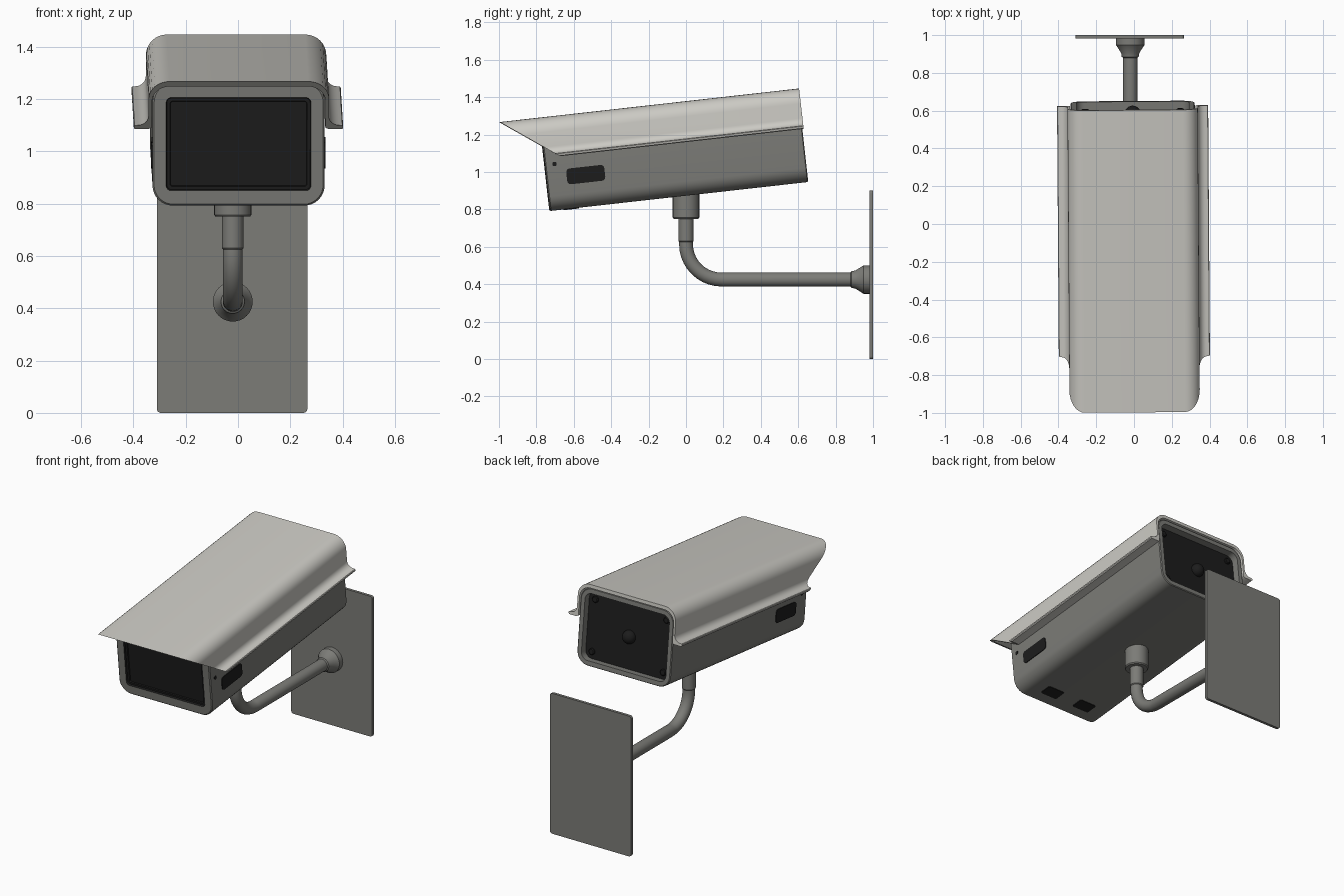
import bpy, bmesh, math
from mathutils import Matrix, Vector

if "Cube" in bpy.data.objects:
    bpy.data.objects.remove(bpy.data.objects["Cube"])

def material(name, r, g, b):
    m = bpy.data.materials.new(name)
    m.diffuse_color = (r, g, b, 1)
    m.use_nodes = True
    m.node_tree.nodes["Principled BSDF"].inputs["Base Color"].default_value = m.diffuse_color
    return m

SHELL = material("warm_light_grey", 0.60, 0.59, 0.55)
CASE = material("mid_grey", 0.20, 0.20, 0.185)
BLACK = material("black", 0.012, 0.012, 0.012)

# Tilted frame shared by everything on the camera head
HEAD = (Matrix.Translation((-0.003, 0, 0)) @ Matrix.Rotation(math.radians(0.4), 4, 'Z')
        @ Matrix.Rotation(math.radians(6.4), 4, 'X'))

def finish(name, bm, mats, matrix=None):
    bmesh.ops.recalc_face_normals(bm, faces=bm.faces[:])
    if matrix:
        bm.transform(matrix)
    me = bpy.data.meshes.new(name)
    bm.to_mesh(me)
    bm.free()
    ob = bpy.data.objects.new(name, me)
    bpy.context.collection.objects.link(ob)
    for m in mats:
        me.materials.append(m)
    bpy.ops.object.select_all(action='DESELECT')
    ob.select_set(True)
    bpy.context.view_layer.objects.active = ob
    bpy.ops.object.shade_smooth_by_angle(angle=math.radians(35))
    return ob

def loft(name, rings, mats, slots=None, matrix=None):
    """Skin equal-length rings; slots holds a material index for the start cap, spans and end cap."""
    bm = bmesh.new()
    slots = slots or [0] * (len(rings) + 1)
    vs = [[bm.verts.new(p) for p in ring] for ring in rings]
    bm.faces.new(vs[0]).material_index = slots[0]
    for k, (a, b) in enumerate(zip(vs, vs[1:])):
        for i in range(len(a)):
            j = (i + 1) % len(a)
            bm.faces.new((a[i], a[j], b[j], b[i])).material_index = slots[k + 1]
    bm.faces.new(vs[-1]).material_index = slots[-1]
    return finish(name, bm, mats, matrix)

def rounded(y, hw, z0, z1, r, n=8):
    """Rounded rectangle in the xz plane at depth y."""
    pts = []
    corners = [(hw - r, z1 - r), (-hw + r, z1 - r), (-hw + r, z0 + r), (hw - r, z0 + r)]
    for q, (cx, cz) in enumerate(corners):
        for i in range(n + 1):
            t = math.radians(90 * (q + i / n))
            pts.append((cx + r * math.cos(t), y, cz + r * math.sin(t)))
    return pts

def box(name, centre, size, mat, bevel, matrix=None):
    bm = bmesh.new()
    bmesh.ops.create_cube(bm, size=1)
    bm.transform(Matrix.Translation(centre) @ Matrix.Diagonal((*size, 1)))
    if bevel:
        thin = min(range(3), key=lambda k: size[k])
        edges = [e for e in bm.edges
                 if abs((e.verts[0].co - e.verts[1].co)[thin]) > size[thin] * 0.9]
        bmesh.ops.bevel(bm, geom=edges, offset=bevel, segments=4, affect='EDGES', profile=0.5)
    return finish(name, bm, [mat], matrix)

# Camera body: recessed back panel, outer case, front frame, recessed window
loft("camera_body", [
    rounded(0.708, 0.298, 0.900, 1.313, 0.045),
    rounded(0.753, 0.298, 0.900, 1.313, 0.045),
    rounded(0.753, 0.324, 0.872, 1.341, 0.074),
    rounded(0.748, 0.329, 0.868, 1.345, 0.078),
    rounded(-0.630, 0.329, 0.868, 1.345, 0.078),
    rounded(-0.636, 0.323, 0.874, 1.339, 0.074),
    rounded(-0.636, 0.277, 0.926, 1.284, 0.020),
    rounded(-0.624, 0.274, 0.929, 1.281, 0.018),
    rounded(-0.624, 0.262, 0.941, 1.269, 0.010),
    rounded(-0.616, 0.260, 0.943, 1.267, 0.009),
], [CASE, BLACK], [1, 0, 0, 0, 0, 0, 0, 1, 1, 1, 1], HEAD)

# Hood: thin shell with flared side lips, front cut on a slant
def arc(cx, cz, r, a0, a1, n=8):
    return [(cx + r * math.cos(math.radians(a0 + (a1 - a0) * i / n)),
             cz + r * math.sin(math.radians(a0 + (a1 - a0) * i / n))) for i in range(n + 1)]

half = (arc(0.265, 1.290, 0.080, 90, 0)
        + arc(0.385, 1.211, 0.040, 180, 270)
        + [(0.397, 1.170), (0.400, 1.166), (0.400, 1.158), (0.395, 1.153), (0.345, 1.153), (0.332, 1.160)]
        + arc(0.262, 1.278, 0.070, 0, 90))
profile = half + [(-x, z) for x, z in reversed(half)]
loft("hood", [
    [(x, -0.85 + (1.37 - z) * 1.38, z) for x, z in profile],
    [(x, 0.76, z) for x, z in profile],
], [SHELL], None, HEAD)

# Side vents, side screws and underside vents
for side, s in (("left", -1), ("right", 1)):
    box(side + "_vent", (s * 0.329, -0.425, 1.040), (0.009, 0.205, 0.085), BLACK, 0.02, HEAD)
    box(side + "_screw", (s * 0.329, -0.585, 1.115), (0.006, 0.022, 0.022), BLACK, 0.008, HEAD)
    box(side + "_bottom_vent", (s * 0.125, -0.52, 0.868), (0.12, 0.08, 0.008), BLACK, 0.01, HEAD)

# Back panel cable dome and corner screws
bm = bmesh.new()
bmesh.ops.create_uvsphere(bm, u_segments=24, v_segments=14, radius=0.042)
bm.transform(Matrix.Translation((0, 0.712, 1.10)))
finish("cable_dome", bm, [BLACK], HEAD)
for i, (sx, z) in enumerate([(-1, 0.945), (1, 0.945), (-1, 1.268), (1, 1.268)]):
    loft("back_screw_%d" % (i + 1),
         [rounded(y, r, z - r, z + r, r * 0.98, 4) for y, r in
          ((0.70, 0.02), (0.716, 0.02), (0.72, 0.015))], [BLACK], None,
         HEAD @ Matrix.Translation((sx * 0.252, 0, 0)))

# Mounting arm: collar, neck, elbow, tube and wall flange in one sweep
def ring(y, z, r, deg, n=32):
    f = math.radians(deg)
    nrm = Vector((0, math.cos(f), math.sin(f)))
    return [Vector((-0.02, y, z)) + r * (math.cos(t) * Vector((1, 0, 0)) + math.sin(t) * nrm)
            for t in (2 * math.pi * i / n for i in range(n))]

rings = [ring(0, z, r, 0) for z, r in
         ((0.89, 0.071), (0.757, 0.071), (0.75, 0.066), (0.75, 0.041), (0.63, 0.041), (0.625, 0.037))]
rings += [ring(0.19 - 0.19 * math.cos(math.radians(d)), 0.615 - 0.19 * math.sin(math.radians(d)), 0.037, d)
          for d in range(0, 91, 9)]
rings += [ring(y, 0.425, r, 90) for y, r in
          ((0.195, 0.038), (0.88, 0.038), (0.885, 0.045), (0.905, 0.048), (0.94, 0.070), (0.948, 0.076), (0.985, 0.076))]
loft("mounting_arm", rings, [CASE])

# Wall plate
box("wall_plate", (-0.0225, 0.991, 0.45), (0.575, 0.018, 0.90), CASE, 0.015)
